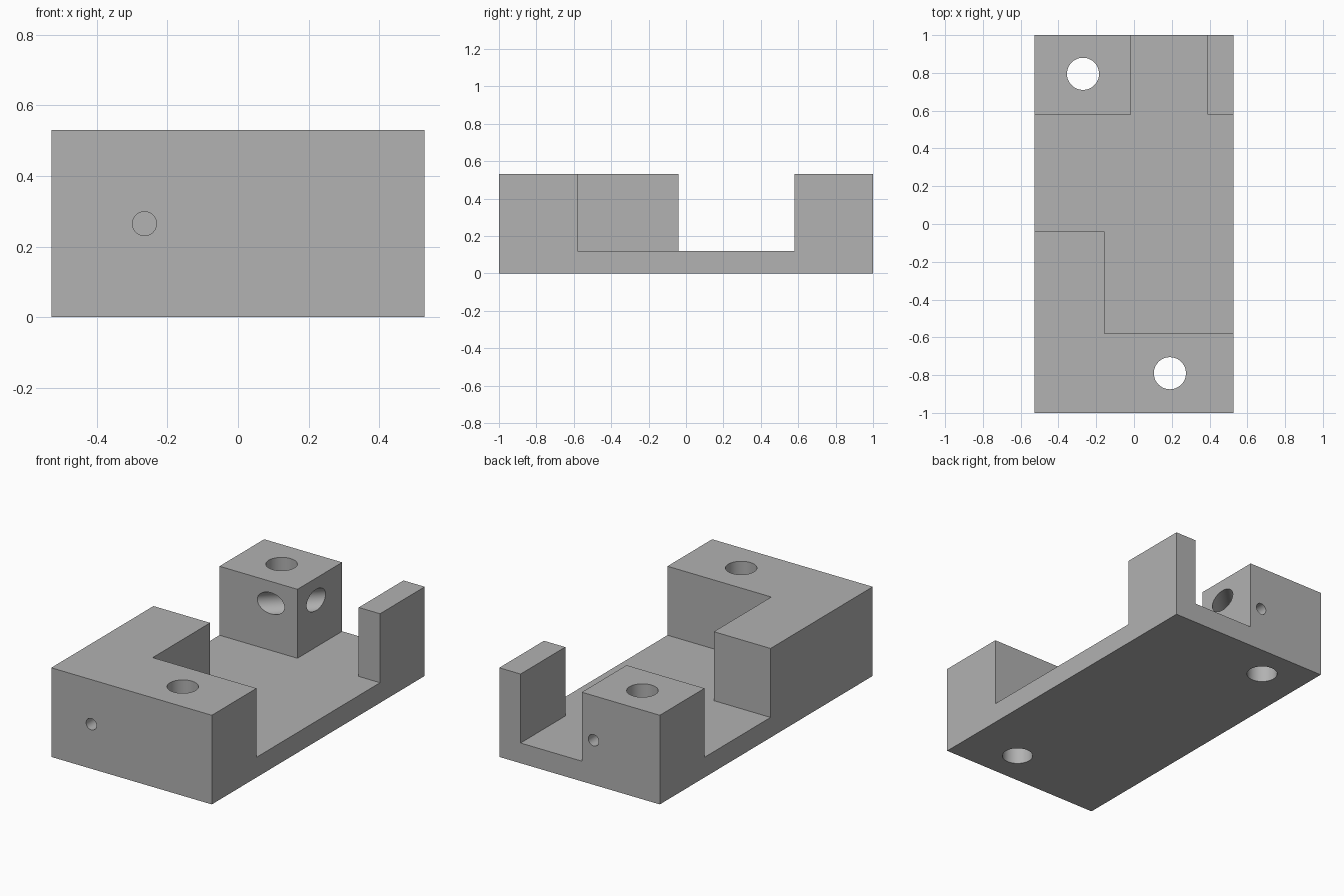
import bpy, bmesh
from math import radians
from mathutils import Matrix, Vector

if "Cube" in bpy.data.objects:
    bpy.data.objects.remove(bpy.data.objects["Cube"], do_unlink=True)

HALF_X, HALF_Y, HEIGHT, FLOOR = 0.528, 1.0, 0.53, 0.12

grey = bpy.data.materials.new("plain grey")
grey.use_nodes = True
colour = (0.445, 0.445, 0.445, 1)
grey.diffuse_color = colour
grey.node_tree.nodes["Principled BSDF"].inputs["Base Color"].default_value = colour


def add_object(name, bm):
    bmesh.ops.recalc_face_normals(bm, faces=bm.faces)
    mesh = bpy.data.meshes.new(name)
    bm.to_mesh(mesh)
    bm.free()
    mesh.materials.append(grey)
    obj = bpy.data.objects.new(name, mesh)
    bpy.context.collection.objects.link(obj)
    return obj


def prism(name, plan, bottom, top):
    """Extrude a plan outline upwards."""
    bm = bmesh.new()
    face = bm.faces.new([bm.verts.new((x, y, bottom)) for x, y in plan])
    extruded = bmesh.ops.extrude_face_region(bm, geom=[face])["geom"]
    verts = [v for v in extruded if isinstance(v, bmesh.types.BMVert)]
    bmesh.ops.translate(bm, verts=verts, vec=(0, 0, top - bottom))
    return add_object(name, bm)


def drill(name, start, end, radius):
    """Cylinder running between two points."""
    start, end = Vector(start), Vector(end)
    axis = end - start
    bm = bmesh.new()
    turn = axis.to_track_quat("Z", "Y").to_matrix().to_4x4()
    bmesh.ops.create_cone(bm, cap_ends=True, segments=48, radius1=radius,
                          radius2=radius, depth=axis.length,
                          matrix=Matrix.Translation((start + end) / 2) @ turn)
    return add_object(name, bm)


# Solid block
body = prism("mounting_block", [(-HALF_X, -HALF_Y), (HALF_X, -HALF_Y),
                                (HALF_X, HALF_Y), (-HALF_X, HALF_Y)], 0, HEIGHT)

# Open pocket that leaves the L-shaped front, the rear block and the rear post
pocket = [(-0.155, -0.58), (0.7, -0.58), (0.7, 0.58), (0.388, 0.58),
          (0.388, 1.2), (-0.015, 1.2), (-0.015, 0.58), (-0.7, 0.58),
          (-0.7, -0.04), (-0.155, -0.04)]

cutters = [
    prism("pocket_cutter", pocket, FLOOR, 0.8),
    # Upright through holes
    drill("front_bolt_hole", (0.19, -0.79, -0.2), (0.19, -0.79, 0.8), 0.085),
    drill("rear_bolt_hole", (-0.27, 0.795, -0.2), (-0.27, 0.795, 0.8), 0.085),
    # Blind pin holes
    drill("front_pin_hole", (-0.265, -1.1, 0.265), (-0.265, -0.75, 0.265), 0.034),
    drill("rear_pin_hole", (-0.092, 1.1, 0.265), (-0.092, 0.75, 0.265), 0.034),
    # Diagonal hole across the inner corner of the rear block
    drill("corner_hole", (-0.29, 0.48, 0.40), (0.09, 0.86, 0.40), 0.063),
]

bpy.ops.object.select_all(action="DESELECT")
bpy.context.view_layer.objects.active = body
body.select_set(True)
for cutter in cutters:
    cutter.hide_render = True
    cut = body.modifiers.new(cutter.name, "BOOLEAN")
    cut.operation = "DIFFERENCE"
    cut.solver = "EXACT"
    cut.object = cutter
    bpy.ops.object.modifier_apply(modifier=cut.name)
    bpy.data.objects.remove(cutter, do_unlink=True)

bpy.ops.object.shade_smooth_by_angle(angle=radians(30))
